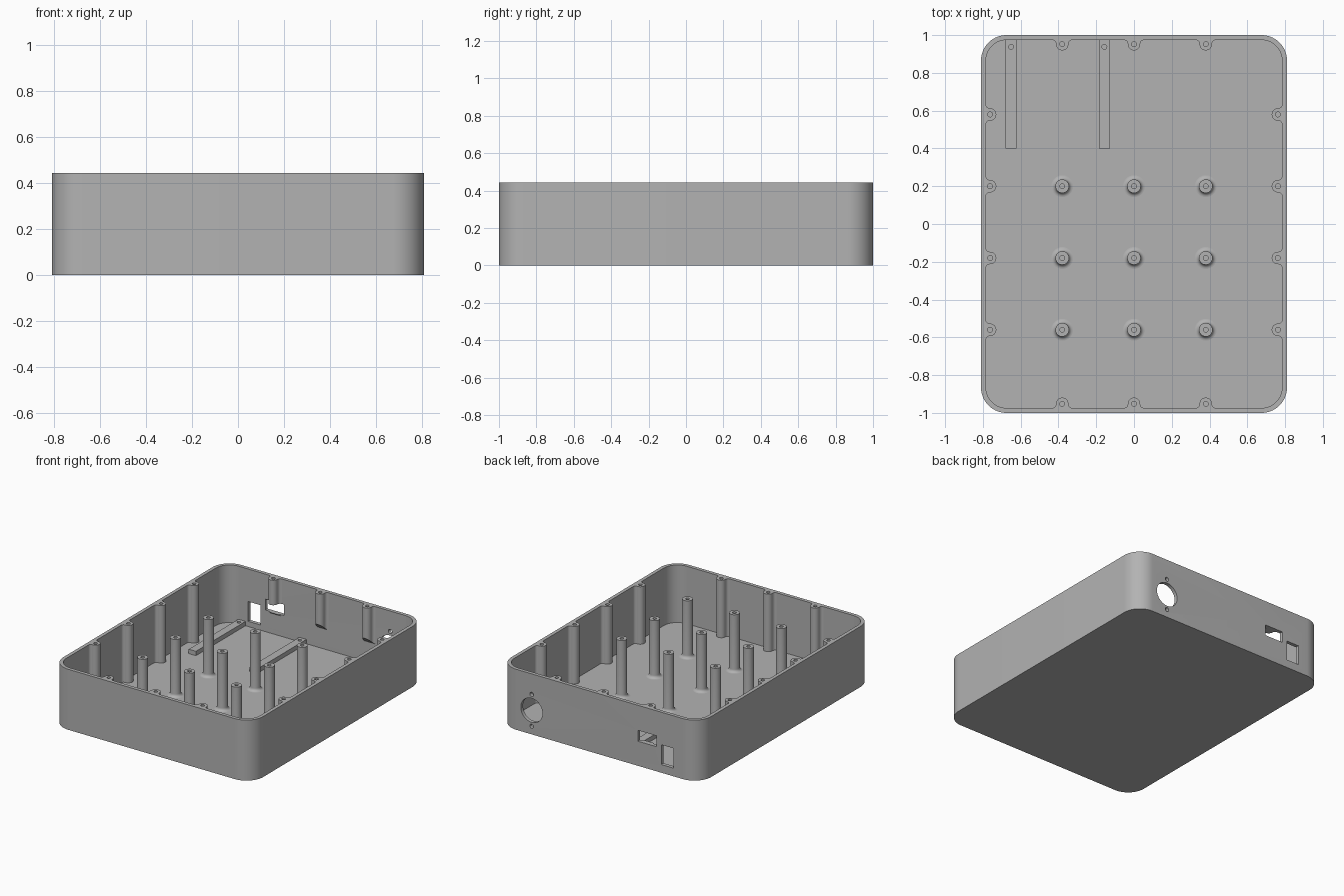
import bpy, bmesh
from math import sin, cos, pi, radians
from mathutils import Matrix, Vector

if "Cube" in bpy.data.objects:
    bpy.data.objects.remove(bpy.data.objects["Cube"], do_unlink=True)

HX, HY, TOP = 0.81, 1.0, 0.443
WALL, FLOOR, CORNER = 0.026, 0.022, 0.135
HOLE = 0.013
COLS = (-0.38, 0.0, 0.38)
ROWS = (0.2, -0.18, -0.56)

grey = bpy.data.materials.new("plain_grey")
grey.use_nodes = True
grey.diffuse_color = (0.45, 0.45, 0.45, 1)
grey.node_tree.nodes["Principled BSDF"].inputs["Base Color"].default_value = (0.45, 0.45, 0.45, 1)


def arc(cx, cy, r, a0, a1, n):
    return [(cx + r * cos(radians(a0 + (a1 - a0) * i / n)),
             cy + r * sin(radians(a0 + (a1 - a0) * i / n))) for i in range(n + 1)]


def prism(bm, points, bottom, top, place=Matrix()):
    """Extrude a flat outline; bottom is a function of the outline point."""
    low = [bm.verts.new(place @ Vector((x, y, bottom(x, y)))) for x, y in points]
    high = [bm.verts.new(place @ Vector((x, y, top))) for x, y in points]
    bm.faces.new(low[::-1])
    bm.faces.new(high)
    n = len(points)
    for i in range(n):
        j = (i + 1) % n
        bm.faces.new((low[i], low[j], high[j], high[i]))


def box(bm, x0, x1, y0, y1, z0, z1):
    prism(bm, [(x0, y0), (x1, y0), (x1, y1), (x0, y1)], lambda x, y: z0, z1)


def rounded_box(bm, hx, hy, r, z0, z1):
    pts = []
    for sx, sy, a in ((1, 1, 0), (-1, 1, 90), (-1, -1, 180), (1, -1, 270)):
        pts += arc(sx * (hx - r), sy * (hy - r), r, a, a + 90, 14)
    prism(bm, pts, lambda x, y: z0, z1)


def drill(bm, x, y, z, r, depth, axis="Z", sides=24):
    m = Matrix.Translation((x, y, z))
    if axis == "Y":
        m = m @ Matrix.Rotation(pi / 2, 4, "X")
    bmesh.ops.create_cone(bm, cap_ends=True, segments=sides, radius1=r,
                          radius2=r, depth=depth, matrix=m)


def finish(name, bm):
    bmesh.ops.recalc_face_normals(bm, faces=bm.faces)
    mesh = bpy.data.meshes.new(name)
    bm.to_mesh(mesh)
    bm.free()
    mesh.materials.append(grey)
    ob = bpy.data.objects.new(name, mesh)
    bpy.context.collection.objects.link(ob)
    return ob


def cut(ob, bm):
    """Subtract a cutter mesh and bake the result."""
    cutter = finish("cutter", bm)
    cutter.hide_render = True
    mod = ob.modifiers.new("cut", "BOOLEAN")
    mod.operation, mod.solver, mod.object = "DIFFERENCE", "EXACT", cutter
    bpy.context.view_layer.update()
    baked = bpy.data.meshes.new_from_object(
        ob.evaluated_get(bpy.context.evaluated_depsgraph_get()))
    ob.modifiers.clear()
    ob.data = baked
    bpy.data.objects.remove(cutter, do_unlink=True)


def smooth(ob):
    bpy.ops.object.select_all(action="DESELECT")
    ob.select_set(True)
    bpy.context.view_layer.objects.active = ob
    bpy.ops.object.shade_smooth_by_angle(angle=radians(30))


def port_cutters(bm):
    box(bm, -0.46, -0.31, 0.88, 1.1, 0.18, 0.26)
    box(bm, -0.6, -0.5, 0.94, 1.1, 0.06, 0.205)


# Tray with ports in the back wall
bm = bmesh.new()
rounded_box(bm, HX, HY, CORNER, 0, TOP)
tray = finish("tray", bm)
bm = bmesh.new()
rounded_box(bm, HX - WALL, HY - WALL, CORNER - WALL, FLOOR, TOP + 0.1)
cut(tray, bm)
bm = bmesh.new()
port_cutters(bm)
drill(bm, 0.55, 1, 0.176, 0.088, 0.2, "Y", 48)
for z in (0.059, 0.293):
    drill(bm, 0.55, 1, z, 0.015, 0.2, "Y")
cut(tray, bm)

# Screw bosses along the walls, flared where they meet the wall
C, R, F = 0.022, 0.033, 0.02
flare = R + F
outline = (arc(flare, F, F, 270, 180, 6) + arc(0, C, R, 0, 180, 18)
           + arc(-flare, F, F, 0, -90, 6))
bosses, holes = bmesh.new(), bmesh.new()


def boss(x, y, turn, bottom):
    place = Matrix.Translation((x, y, 0)) @ Matrix.Rotation(radians(turn), 4, "Z")
    prism(bosses, outline, bottom, TOP, place)
    centre = place @ Vector((0, C, 0))
    drill(holes, centre.x, centre.y, TOP, HOLE, 0.3)


for x in COLS:
    boss(x, -HY + WALL, 0, lambda x, d: FLOOR)
    boss(x, HY - WALL, 180, lambda x, d: 0.17 + d * 0.9)
for y in (0.58,) + ROWS:
    boss(HX - WALL, y, 90, lambda x, d: FLOOR)
    boss(-HX + WALL, y, -90, lambda x, d: FLOOR)
wall_bosses = finish("wall_bosses", bosses)
cut(wall_bosses, holes)
bm = bmesh.new()
port_cutters(bm)
cut(wall_bosses, bm)

# Free-standing posts with a filleted foot and a screw hole
PR, FOOT = 0.036, 0.022
bm = bmesh.new()
profile = [(0, 0.3), (HOLE, 0.3), (HOLE, TOP), (PR, TOP)]
profile += arc(PR + FOOT, FLOOR + FOOT, FOOT, 180, 270, 6)
for x in COLS:
    for y in ROWS:
        verts = [bm.verts.new((x + r, y, z)) for r, z in profile]
        edges = [bm.edges.new(pair) for pair in zip(verts, verts[1:])]
        bmesh.ops.spin(bm, geom=verts + edges, cent=(x, y, 0), axis=(0, 0, 1),
                       angle=2 * pi, steps=32, use_merge=True)
bmesh.ops.remove_doubles(bm, verts=bm.verts, dist=0.0001)
posts = finish("standing_posts", bm)

# Low rails on the floor near the back wall
bm, holes = bmesh.new(), bmesh.new()
for x in (-0.65, -0.157):
    box(bm, x - 0.029, x + 0.029, 0.4, HY - WALL, FLOOR, 0.054)
    drill(holes, x, 0.938, 0.054, HOLE, 0.05)
rails = finish("floor_rails", bm)
cut(rails, holes)

for ob in (tray, wall_bosses, posts, rails):
    smooth(ob)
